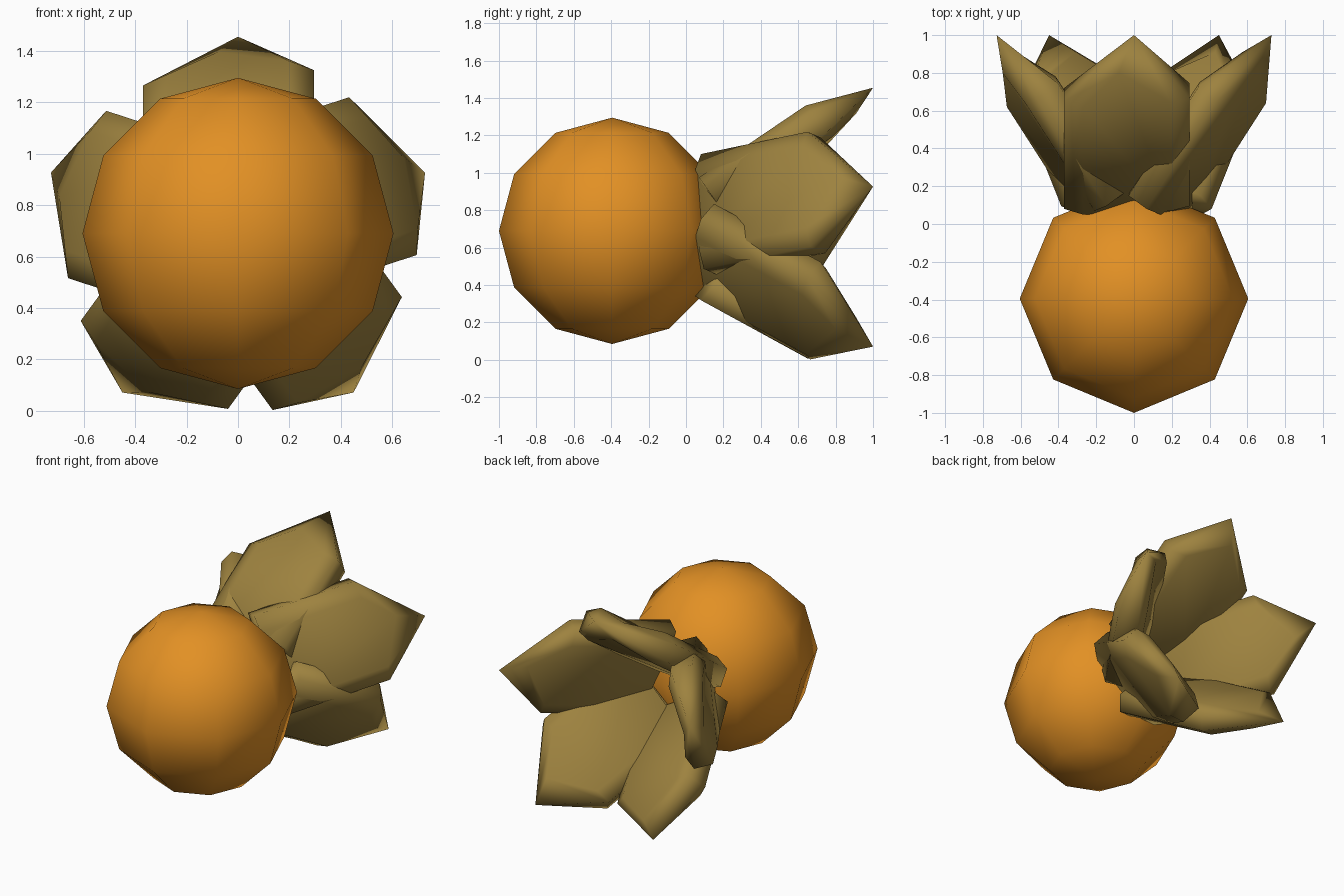
import bpy, bmesh, math
from mathutils import Matrix, Vector

if "Cube" in bpy.data.objects:
    bpy.data.objects.remove(bpy.data.objects["Cube"])

CENTRE_Z = 0.69


def material(name, colour):
    m = bpy.data.materials.new(name)
    m.diffuse_color = (*colour, 1)
    m.use_nodes = True
    m.node_tree.nodes["Principled BSDF"].inputs["Base Color"].default_value = m.diffuse_color
    return m


def finish(bm, name, mat):
    bmesh.ops.recalc_face_normals(bm, faces=bm.faces)
    for f in bm.faces:
        f.smooth = True
    me = bpy.data.meshes.new(name)
    bm.to_mesh(me)
    bm.free()
    me.materials.append(mat)
    ob = bpy.data.objects.new(name, me)
    bpy.context.collection.objects.link(ob)
    return ob


orange = material("orange", (0.76, 0.28, 0.018))
olive = material("olive_brown", (0.34, 0.225, 0.05))

# Round low-poly fruit
bm = bmesh.new()
bmesh.ops.create_uvsphere(bm, u_segments=8, v_segments=6, radius=0.605)
bmesh.ops.translate(bm, verts=bm.verts, vec=(0, -0.395, CENTRE_Z))
finish(bm, "ball", orange)

# Leaf blade: a thick rim meeting in one tip, with a raised plate on each side.
# Each row is left shoulder, tip, right shoulder; z is measured from the axis.
LAYERS = [
    [(-0.27, 0.62, 0.62), (-0.08, 0.80, 0.705), (0.20, 0.64, 0.67)],    # outer plate
    [(-0.37, 0.65, 0.575), (0.0, 1.0, 0.765), (0.295, 0.665, 0.635)],   # outer rim
    [(-0.37, 0.72, 0.475), (0.0, 1.0, 0.765), (0.295, 0.745, 0.52)],    # inner rim
    [(-0.28, 0.75, 0.455), (-0.075, 0.91, 0.628), (0.20, 0.78, 0.50)],  # inner plate
]
TO_BASE = Vector((0, -0.57, -0.385))


def loop(bm, points):
    left, tip, right = (Vector(p) for p in points)
    return [bm.verts.new(p) for p in
            (left + TO_BASE, left, tip, right, right + TO_BASE)]


# Five leaves around the y axis
for k in range(5):
    bm = bmesh.new()
    loops = [loop(bm, row) for row in LAYERS]
    bm.faces.new(loops[0])
    bm.faces.new(loops[-1][::-1])
    for a, b in zip(loops, loops[1:]):
        for i in range(5):
            j = (i + 1) % 5
            bm.faces.new((a[j], a[i], b[i], b[j]))
    bmesh.ops.remove_doubles(bm, verts=bm.verts, dist=0.001)
    turn = Matrix.Rotation(math.radians(72 * k), 4, 'Y')
    bm.transform(Matrix.Translation((0, 0, CENTRE_Z)) @ turn)
    finish(bm, f"leaf_{k + 1}", olive)
